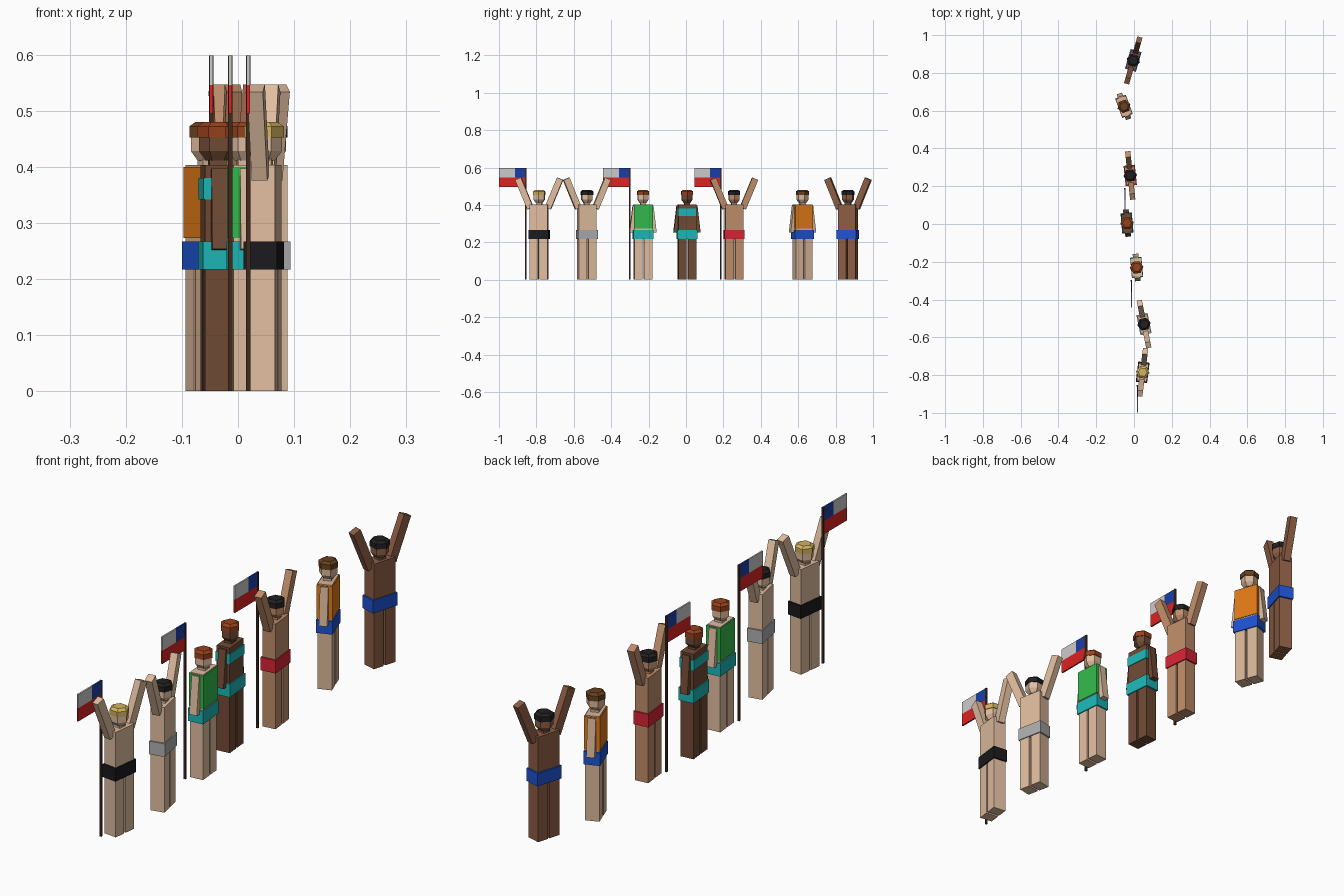
import bpy, bmesh
from math import radians, cos, sin, pi
from mathutils import Matrix, Vector

if "Cube" in bpy.data.objects:
    bpy.data.objects.remove(bpy.data.objects["Cube"])

mats = {}


def material(rgb):
    if rgb not in mats:
        m = bpy.data.materials.new("paint_%d" % len(mats))
        m.diffuse_color = tuple((c / 255) ** 2.2 for c in rgb) + (1,)
        m.use_nodes = True
        m.node_tree.nodes["Principled BSDF"].inputs["Base Color"].default_value = m.diffuse_color
        mats[rgb] = m
    return mats[rgb]


def finish(name, bm, rgb, matrix):
    bmesh.ops.recalc_face_normals(bm, faces=bm.faces)
    me = bpy.data.meshes.new(name)
    bm.to_mesh(me)
    bm.free()
    me.materials.append(material(rgb))
    ob = bpy.data.objects.new(name, me)
    ob.matrix_world = matrix
    bpy.context.collection.objects.link(ob)


def box(name, x, y, z, rgb, matrix=Matrix()):
    """Box from (min, max) ranges."""
    bm = bmesh.new()
    bmesh.ops.create_cube(bm, size=1)
    for v in bm.verts:
        v.co = [r[0] if c < 0 else r[1] for c, r in zip(v.co, (x, y, z))]
    finish(name, bm, rgb, matrix)


def limb(name, a, b, width, depth, rgb, matrix):
    """Box running between two (y, z) points."""
    a, b = Vector((0, *a)), Vector((0, *b))
    along = (b - a).normalized()
    side = Vector((0, -along.z, along.y))
    bm = bmesh.new()
    bmesh.ops.create_cube(bm, size=1)
    for v in bm.verts:
        c = v.co.copy()
        v.co = a.lerp(b, c.z + .5) + side * c.y * width + Vector((c.x * depth, 0, 0))
    finish(name, bm, rgb, matrix)


def hexagon(name, rings, rgb, matrix):
    """Six-sided lofted solid from (z, radius) rings."""
    bm = bmesh.new()
    loops = [[bm.verts.new((r * cos(i * pi / 3), r * sin(i * pi / 3), z))
              for i in range(6)] for z, r in rings]
    for lo, hi in zip(loops, loops[1:]):
        for i in range(6):
            j = (i + 1) % 6
            bm.faces.new((lo[i], lo[j], hi[j], hi[i]))
    bm.faces.new(loops[0])
    bm.faces.new(loops[-1])
    finish(name, bm, rgb, matrix)


def person(label, x, y, turn, skin, hair, shorts, arms_up, top=None, top_z=None):
    m = Matrix.Translation((x, y, 0)) @ Matrix.Rotation(radians(turn), 4, 'Z')

    # body
    box(label + "_torso", (-.026, .026), (-.048, .048), (.25, .403), skin, m)
    box(label + "_shorts", (-.030, .030), (-.054, .054), (.217, .267), shorts, m)
    if top:
        box(label + "_top", (-.029, .029), (-.050, .050), top_z, top, m)

    # legs and arms, mirrored left to right
    for s, side in ((-1, "left"), (1, "right")):
        inner, outer = .004 * s, .048 * s
        box(f"{label}_{side}_leg", (-.026, .026),
            (min(inner, outer), max(inner, outer)), (0, .225), skin, m)
        if arms_up:
            limb(f"{label}_{side}_arm", (.047 * s, .382), (.113 * s, .54),
                 .034, .028, skin, m)
        else:
            limb(f"{label}_{side}_arm", (.043 * s, .395), (.060 * s, .252),
                 .025, .030, skin, m)

    # neck, head and hair cap
    box(label + "_neck", (-.015, .015), (-.015, .015), (.40, .415), skin, m)
    hexagon(label + "_head", [(.411, .02), (.428, .033), (.46, .033)], skin, m)
    hexagon(label + "_hair", [(.452, .036), (.472, .036), (.48, .024)], hair, m)


def flag(label, x, y):
    # pole
    box(label + "_pole", (x - .004, x + .004), (y - .004, y + .004), (0, .598), (66, 46, 36))
    # cloth panels
    t = (x - .003, x + .003)
    box(label + "_red_stripe", t, (y - .142, y), (.495, .546), (218, 40, 40))
    box(label + "_pale_stripe", t, (y - .142, y - .058), (.546, .598), (190, 190, 192))
    box(label + "_blue_square", t, (y - .058, y), (.546, .598), (32, 64, 165))


LIGHT, BEIGE = (224, 188, 158), (216, 180, 150)
TAN, BROWN, DARK = (190, 140, 106), (140, 94, 70), (112, 76, 56)
BLACK, AUBURN, CHESTNUT, BLOND = (38, 36, 36), (150, 68, 34), (104, 66, 36), (212, 178, 96)
TEAL, BLUE = (34, 182, 182), (36, 84, 210)

person("swimmer_1", .046, -.785, -7, LIGHT, BLOND, (32, 32, 36), True)
person("swimmer_2", .053, -.530, 11.5, LIGHT, BLACK, (172, 172, 174), True)
person("swimmer_3", .014, -.230, 5, LIGHT, AUBURN, TEAL, False, (54, 184, 76), (.273, .400))
person("swimmer_4", -.037, .005, 5, DARK, AUBURN, TEAL, False, TEAL, (.342, .380))
person("swimmer_5", -.020, .257, 6, TAN, BLACK, (214, 40, 56), True)
person("swimmer_6", -.053, .623, 20, BEIGE, CHESTNUT, BLUE, False, (226, 122, 30), (.273, .400))
person("swimmer_7", -.004, .866, -16, BROWN, BLACK, BLUE, True)

flag("flag_1", .018, -.857)
flag("flag_2", -.014, -.301)
flag("flag_3", -.048, .187)
